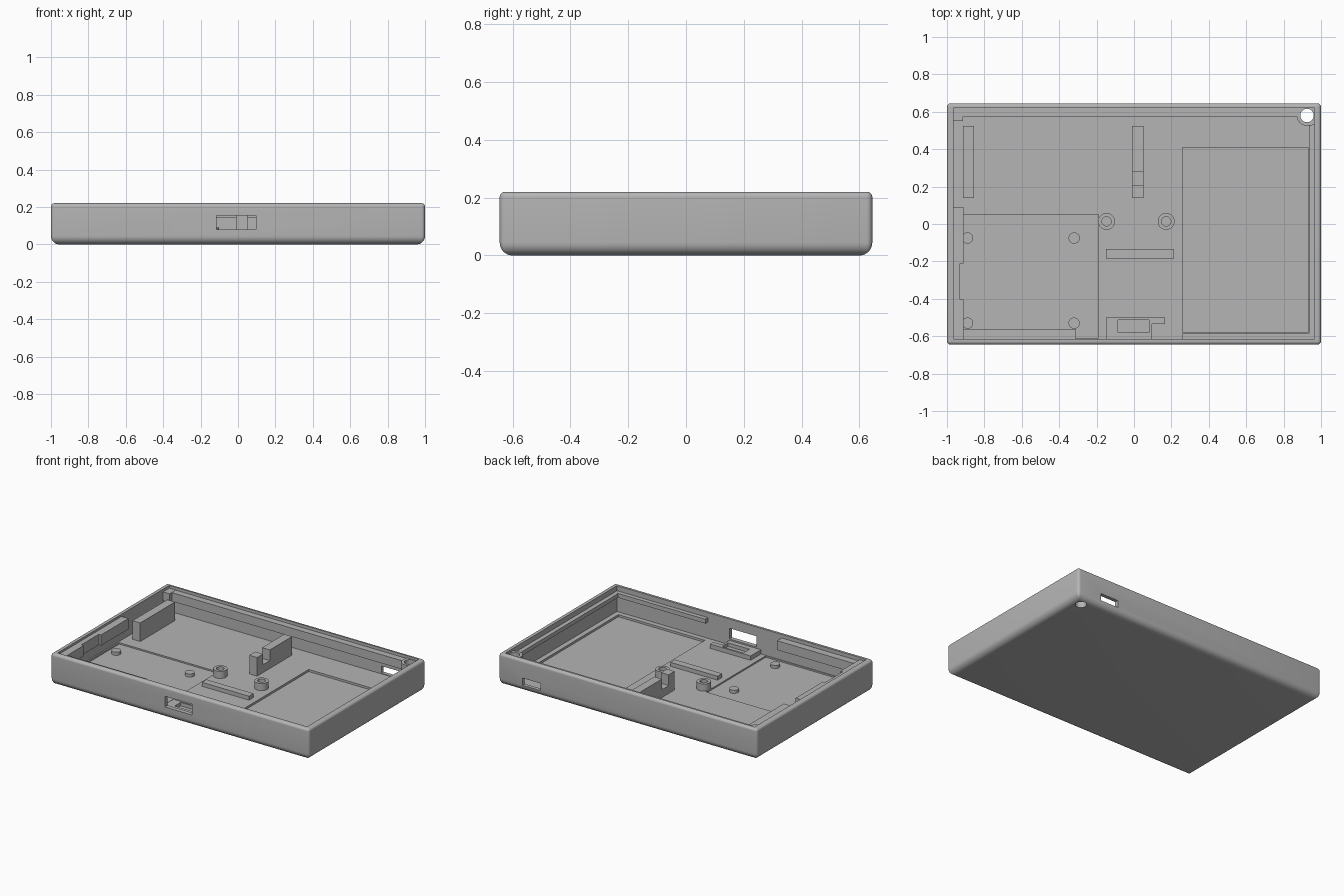
import bpy, bmesh, math

cube = bpy.data.objects.get("Cube")
if cube:
    bpy.data.objects.remove(cube)

grey = bpy.data.materials.new("matte_grey")
grey.use_nodes = True
tone = (0.46, 0.46, 0.46, 1)
grey.diffuse_color = tone
grey.node_tree.nodes["Principled BSDF"].inputs["Base Color"].default_value = tone


def loft(name, rings):
    """Closed solid through a stack of matching outlines."""
    bm = bmesh.new()
    loops = [[bm.verts.new(p) for p in ring] for ring in rings]
    n = len(loops[0])
    for low, high in zip(loops, loops[1:]):
        for i in range(n):
            j = (i + 1) % n
            bm.faces.new((low[i], low[j], high[j], high[i]))
    bm.faces.new(loops[0][::-1])
    bm.faces.new(loops[-1])
    bmesh.ops.recalc_face_normals(bm, faces=bm.faces)
    mesh = bpy.data.meshes.new(name)
    bm.to_mesh(mesh)
    bm.free()
    mesh.materials.append(grey)
    ob = bpy.data.objects.new(name, mesh)
    bpy.context.collection.objects.link(ob)
    return ob


def prism(name, outline, z0, z1):
    return loft(name, [[(x, y, z) for x, y in outline] for z in (z0, z1)])


def box(name, x0, x1, y0, y1, z0, z1):
    return prism(name, [(x0, y0), (x1, y0), (x1, y1), (x0, y1)], z0, z1)


def arc(cx, cy, r, a0, a1, steps):
    return [(cx + r * math.cos(math.radians(a0 + (a1 - a0) * i / steps)),
             cy + r * math.sin(math.radians(a0 + (a1 - a0) * i / steps)))
            for i in range(steps + 1)]


def cylinder(name, cx, cy, r, z0, z1):
    return prism(name, arc(cx, cy, r, 0, 360, 32)[:-1], z0, z1)


def activate(ob):
    bpy.ops.object.select_all(action='DESELECT')
    ob.select_set(True)
    bpy.context.view_layer.objects.active = ob


def cut(ob, *cutters):
    activate(ob)
    for cutter in cutters:
        cutter.hide_render = True
        mod = ob.modifiers.new("cut", 'BOOLEAN')
        mod.operation = 'DIFFERENCE'
        mod.solver = 'EXACT'
        mod.object = cutter
        bpy.ops.object.modifier_apply(modifier=mod.name)
        bpy.data.objects.remove(cutter)


def smooth(ob):
    activate(ob)
    bpy.ops.object.shade_smooth_by_angle(angle=math.radians(35))


# Tray body with a large lower fillet and a small upper one
HALF_X, HALF_Y, TOP, FLOOR = 1.0, 0.645, 0.22, 0.04


def outline(inset, z):
    r = max(0.02 - inset, 0.003)
    pts = []
    for k, (sx, sy) in enumerate([(1, 1), (-1, 1), (-1, -1), (1, -1)]):
        cx, cy = sx * (HALF_X - inset - r), sy * (HALF_Y - inset - r)
        pts += arc(cx, cy, r, 90 * k, 90 * k + 90, 5)
    return [(x, y, z) for x, y in pts]


def fillet(radius, z_flat, direction):
    for i in range(9):
        a = math.pi / 2 * i / 8
        yield radius * (1 - math.sin(a)), z_flat + direction * radius * (1 - math.cos(a))


rings = [outline(*p) for p in fillet(0.045, 0, 1)]
rings += [outline(*p) for p in reversed(list(fillet(0.018, TOP, -1)))]
tray = loft("tray", rings)

cut(tray,
    box("cavity", -0.965, 0.965, -0.615, 0.62, FLOOR, 0.4),
    box("battery_recess", 0.26, 0.93, -0.58, 0.41, 0.025, 0.1),
    box("board_recess", -0.955, -0.19, -0.61, 0.05, 0.03, 0.1),
    box("front_port", -0.115, 0.095, -0.8, -0.6, 0.08, 0.155),
    box("back_slot", 0.675, 0.815, 0.6, 0.8, 0.045, 0.095),
    cylinder("strap_hole", 0.925, 0.58, 0.036, -0.1, 0.4))
smooth(tray)

# Corner boss around the strap hole
boss_shape = [(0.97, 0.53), (0.97, 0.625), (0.87, 0.625)] + arc(0.925, 0.58, 0.055, 180, 270, 8)
boss = prism("corner_boss", boss_shape, 0.035, 0.205)
cut(boss, cylinder("boss_hole", 0.925, 0.58, 0.036, -0.1, 0.4))
smooth(boss)

# Ledges and ridges along the inner walls
box("back_ledge", -0.97, 0.871, 0.575, 0.625, 0.14, 0.2)
box("back_corner_block", -0.97, -0.915, 0.55, 0.626, 0.141, 0.201)
side_ledge = box("side_ledge", -0.97, -0.912, -0.616, 0.09, 0.13, 0.205)
cut(side_ledge, box("side_notch", -0.93, -0.8, -0.405, -0.21, 0.1, 0.3))
box("front_ledge", -0.95, -0.31, -0.62, -0.565, 0.13, 0.195)
box("front_ridge", 0.26, 0.97, -0.62, -0.585, 0.155, 0.185)
box("side_ridge", 0.935, 0.97, -0.6, 0.54, 0.156, 0.184)

# Upright supports
box("side_support", -0.915, -0.855, 0.14, 0.525, 0.03, 0.17)
middle = box("middle_support", -0.01, 0.05, 0.14, 0.525, 0.03, 0.17)
cut(middle, box("support_notch", -0.1, 0.1, 0.205, 0.28, 0.095, 0.3))

# Screw posts with blind holes
for side, x in (("right", -0.147), ("left", 0.172)):
    post = cylinder(side + "_screw_post", x, 0.014, 0.045, 0.022, 0.09)
    cut(post, cylinder("post_hole", x, 0.014, 0.025, 0.045, 0.2))
    smooth(post)

# Board locating pegs
for side, x in (("right", -0.89), ("left", -0.32)):
    for end, y in (("back", -0.075), ("front", -0.53)):
        smooth(cylinder(f"{end}_{side}_peg", x, y, 0.03, 0.02, 0.052))

# Low bar and port cradle
box("floor_bar", -0.15, 0.215, -0.185, -0.135, 0.03, 0.068)
cradle_shape = [(-0.15, -0.62), (0.095, -0.62), (0.095, -0.535),
                (0.165, -0.535), (0.165, -0.5), (-0.15, -0.5)]
cradle = prism("port_cradle", cradle_shape, 0.03, 0.07)
cut(cradle, box("cradle_pocket", -0.085, 0.08, -0.58, -0.513, 0.045, 0.2))
